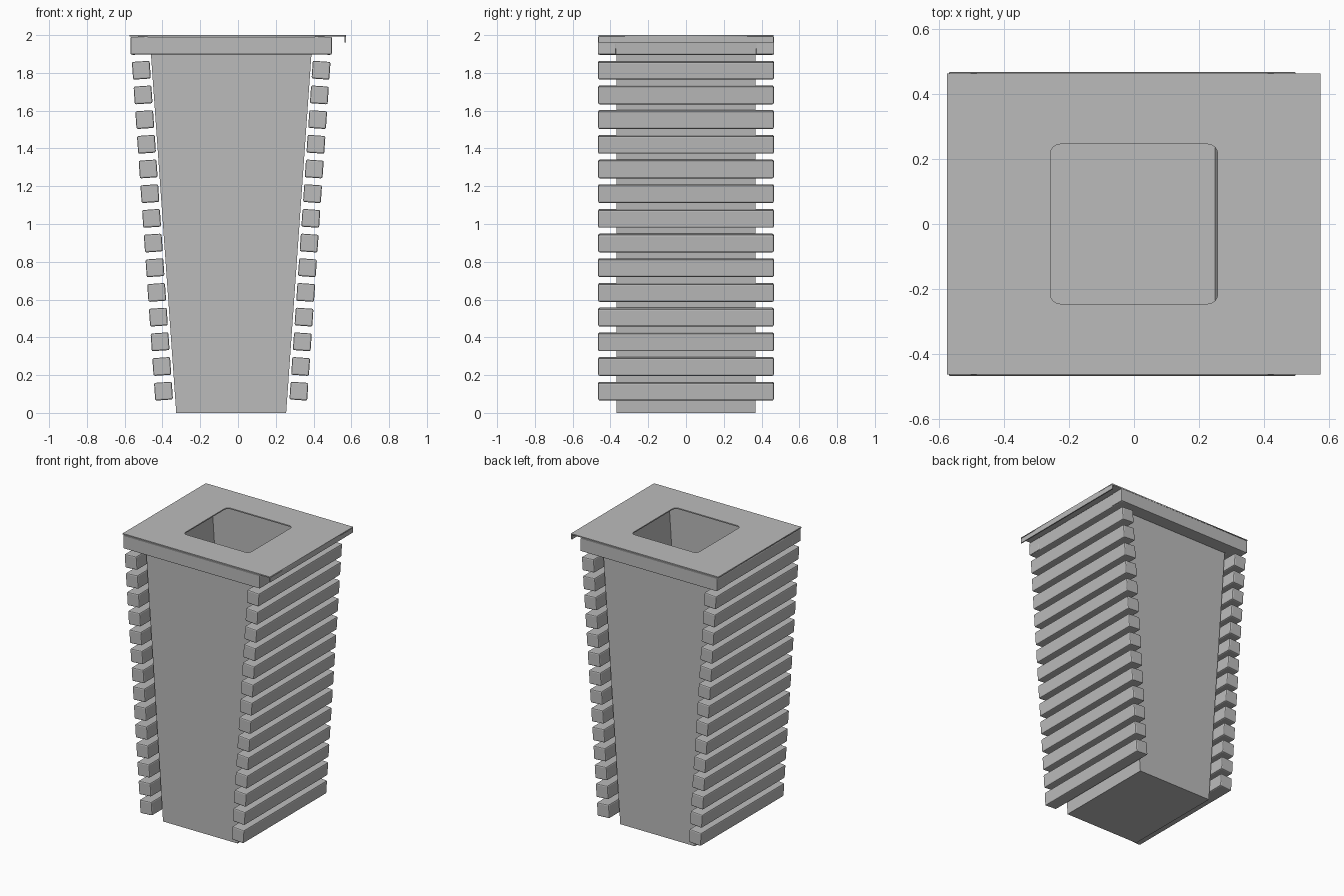
import bpy, bmesh, math
from mathutils import Matrix

cube = bpy.data.objects.get("Cube")
if cube:
    bpy.data.objects.remove(cube, do_unlink=True)

grey = bpy.data.materials.new("grey")
grey.use_nodes = True
grey.diffuse_color = (0.5, 0.5, 0.5, 1)
grey.node_tree.nodes["Principled BSDF"].inputs["Base Color"].default_value = (0.5, 0.5, 0.5, 1)

CX = -0.036                 # centre line of the bin body
SLOPE = 0.069               # outward lean of the side walls
TOP = 1.99                  # height of the rim under the lid


def add_object(name, mesh):
    obj = bpy.data.objects.new(name, mesh)
    mesh.materials.clear()
    mesh.materials.append(grey)
    bpy.context.collection.objects.link(obj)
    return obj


def box(name, centre, size, tilt=0, bevel=0):
    bm = bmesh.new()
    bmesh.ops.create_cube(bm, size=1, matrix=Matrix.Diagonal((*size, 1)))
    mesh = bpy.data.meshes.new(name)
    bm.to_mesh(mesh)
    bm.free()
    obj = add_object(name, mesh)
    obj.location = centre
    obj.rotation_euler.y = tilt
    if bevel:
        mod = obj.modifiers.new("soft_edges", "BEVEL")
        mod.width = bevel
        mod.segments = 2
    return obj


# Hollow tapered body, open at the top
bm = bmesh.new()
bmesh.ops.create_cube(bm, size=2)
bmesh.ops.delete(bm, geom=[f for f in bm.faces if f.normal.z > 0.9], context="FACES_ONLY")
for v in bm.verts:
    z = TOP if v.co.z > 0 else 0
    v.co = (CX + v.co.x * (0.291 + 0.0705 * z), v.co.y * 0.368, z)
mesh = bpy.data.meshes.new("body")
bm.to_mesh(mesh)
bm.free()
body = add_object("body", mesh)
wall = body.modifiers.new("wall", "SOLIDIFY")
wall.thickness = 0.01
wall.offset = -1

# Leaning side slats; the top pair belongs to the rim
for side, label in ((-1, "right"), (1, "left")):
    for i in range(15):
        z = 0.115 + 0.1307 * i
        x = CX + side * (0.3505 + SLOPE * z)
        box(f"{label}_slat_{i + 1}", (x, 0, z), (0.094, 0.93, 0.094),
            side * math.atan(SLOPE), 0.008)

# Front and back rim beams
for side, label in ((-1, "front"), (1, "back")):
    box(f"{label}_rim_beam", (CX, side * 0.419, 1.944), (1.065, 0.096, 0.092), bevel=0.004)

# Lid plate with a rounded opening
curve = bpy.data.curves.new("lid_outline", "CURVE")
curve.dimensions = "2D"
curve.fill_mode = "BOTH"
curve.extrude = 0.004


def outline(points):
    spline = curve.splines.new("POLY")
    spline.points.add(len(points) - 1)
    for p, (x, y) in zip(spline.points, points):
        p.co = (x, y, 0, 1)
    spline.use_cyclic_u = True


outline([(-0.575, -0.463), (0.573, -0.463), (0.573, 0.463), (-0.575, 0.463)])
R = 0.03
opening = []
for k, (sx, sy) in enumerate(((1, 1), (-1, 1), (-1, -1), (1, -1))):
    for step in range(7):
        a = math.radians(90 * k + 15 * step)
        opening.append((sx * (0.257 - R) + R * math.cos(a), sy * (0.245 - R) + R * math.sin(a)))
outline(opening)
helper = bpy.data.objects.new("lid_helper", curve)
bpy.context.collection.objects.link(helper)
bpy.context.view_layer.update()
graph = bpy.context.evaluated_depsgraph_get()
lid_mesh = bpy.data.meshes.new_from_object(helper.evaluated_get(graph))
bpy.data.objects.remove(helper, do_unlink=True)
lid = add_object("lid", lid_mesh)
lid.location.z = 1.996

# Folded lip on the left edge of the lid
box("lid_lip", (0.569, 0, 1.978), (0.008, 0.926, 0.036))
